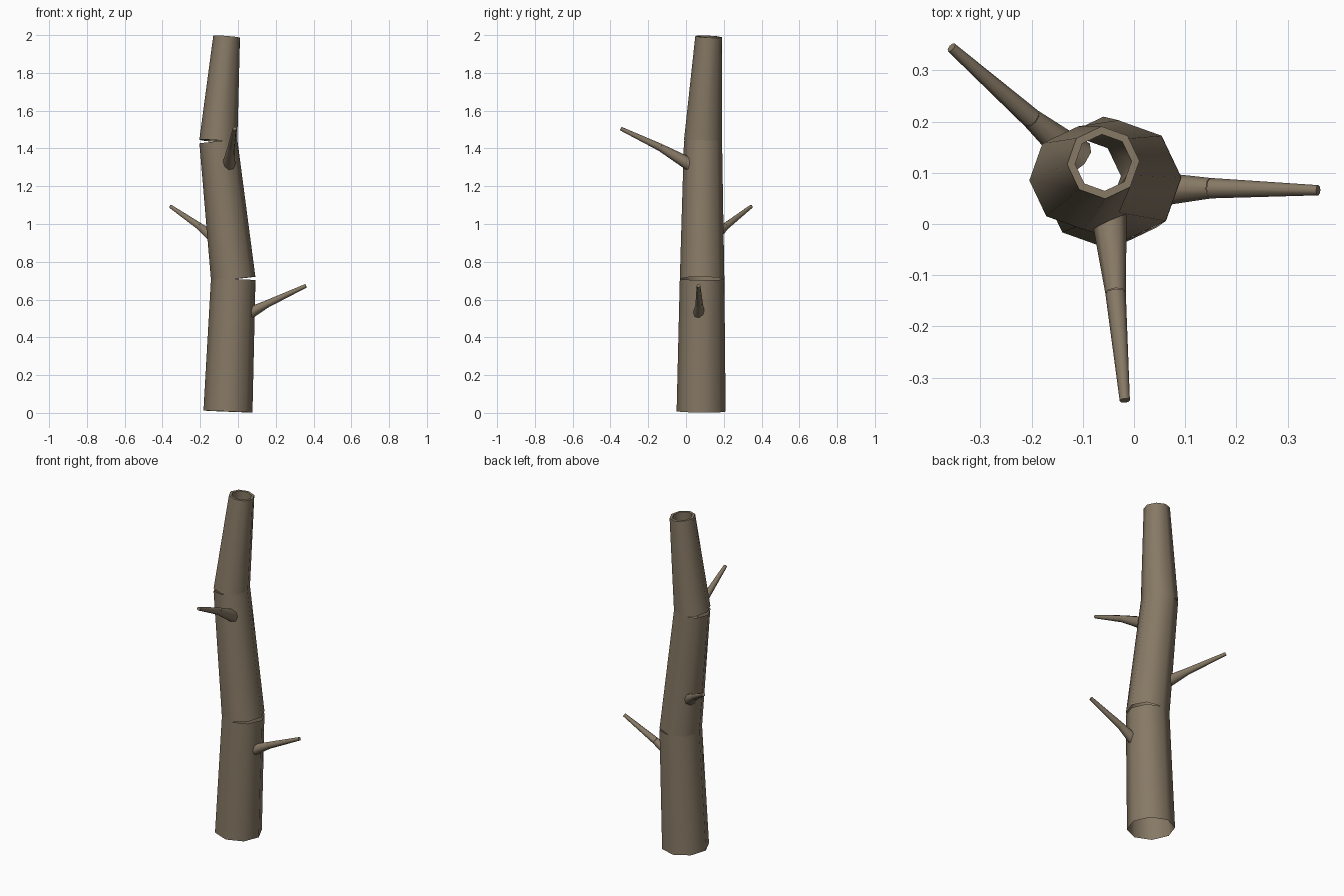
import bpy, bmesh, math
from mathutils import Vector

cube = bpy.data.objects.get("Cube")
if cube:
    bpy.data.objects.remove(cube, do_unlink=True)

bark = bpy.data.materials.new("bark")
bark.use_nodes = True
colour = (0.24, 0.19, 0.13, 1)
bark.diffuse_color = colour
bsdf = bark.node_tree.nodes["Principled BSDF"]
bsdf.inputs["Base Color"].default_value = colour
bsdf.inputs["Roughness"].default_value = 0.9

SIDES = 8


def ring(bm, centre, axis, radius, turn):
    """Ring of vertices square to the axis."""
    rot = Vector((0, 0, 1)).rotation_difference(axis)
    angles = [turn + math.tau * i / SIDES for i in range(SIDES)]
    return [bm.verts.new(centre + rot @ Vector((radius * math.cos(a), radius * math.sin(a), 0)))
            for a in angles]


def bridge(bm, low, high):
    for i in range(SIDES):
        j = (i + 1) % SIDES
        bm.faces.new((low[i], low[j], high[j], high[i]))


def tapered_tube(name, start, end, r_start, r_end, turn=0.05, inner=0, cap=False):
    """Tapered tube, optionally with an inner wall or a closed end."""
    a, b = Vector(start), Vector(end)
    axis = (b - a).normalized()
    bm = bmesh.new()
    low = ring(bm, a, axis, r_start, turn)
    high = ring(bm, b, axis, r_end, turn)
    bridge(bm, low, high)
    if inner:
        in_high = ring(bm, b, axis, r_end * inner, turn)
        in_low = ring(bm, a, axis, r_start * inner, turn)
        bridge(bm, high, in_high)
        bridge(bm, in_high, in_low)
        bridge(bm, in_low, low)
    if cap:
        bm.faces.new(high)
    mesh = bpy.data.meshes.new(name)
    bm.to_mesh(mesh)
    bm.free()
    obj = bpy.data.objects.new(name, mesh)
    bpy.context.collection.objects.link(obj)
    mesh.materials.append(bark)
    bpy.ops.object.select_all(action="DESELECT")
    obj.select_set(True)
    bpy.context.view_layer.objects.active = obj
    bpy.ops.object.shade_smooth_by_angle(angle=math.radians(50))
    return obj


# Trunk: three straight lengths whose square ends leave open cracks at the bends
base, bend_low = (-0.053, 0.08, 0.007), (-0.025, 0.085, 0.708)
bend_high, top = (-0.104, 0.09, 1.438), (-0.06, 0.12, 1.992)
tapered_tube("trunk_lower", base, bend_low, 0.13, 0.118)
tapered_tube("trunk_middle", bend_low, bend_high, 0.118, 0.101)
tapered_tube("trunk_upper", bend_high, top, 0.101, 0.071, inner=0.78)

# Branches: a thick stub and a thin tip each
branches = {
    "left_branch": ((0.05, 0.068, 0.522), (0.15, 0.07, 0.575), (0.36, 0.066, 0.673), 0.033),
    "front_branch": ((-0.05, 0.03, 1.31), (-0.036, -0.135, 1.405), (-0.018, -0.345, 1.505), 0.036),
    "back_branch": ((-0.11, 0.13, 0.915), (-0.2, 0.206, 0.985), (-0.357, 0.345, 1.093), 0.036),
}
for name, (root, joint, tip, radius) in branches.items():
    tapered_tube(name + "_stub", root, joint, radius, 0.02)
    tapered_tube(name + "_tip", joint, tip, 0.02, 0.01, cap=True)
